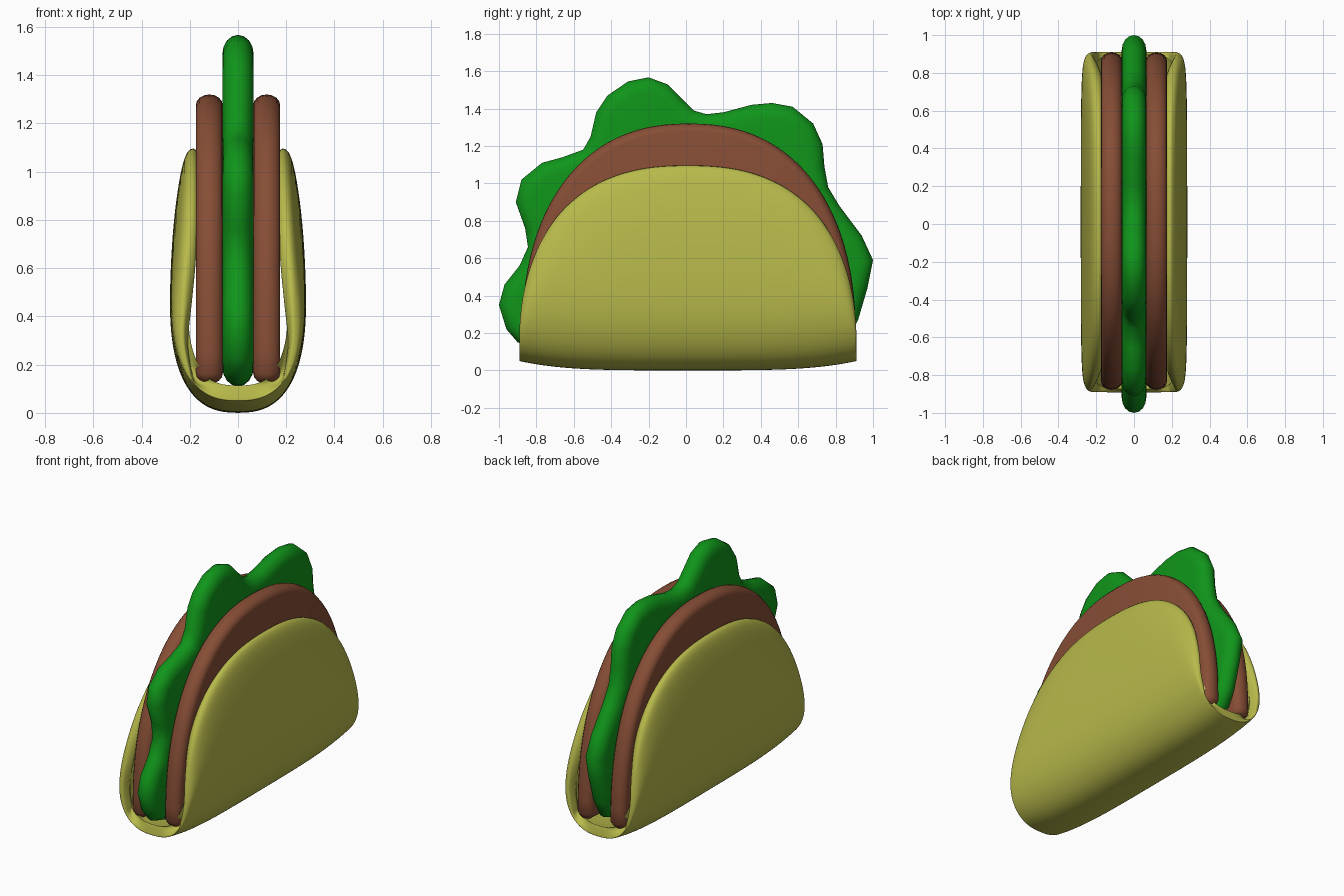
import bpy, math
from mathutils import Vector

if "Cube" in bpy.data.objects:
    bpy.data.objects.remove(bpy.data.objects["Cube"])


def material(name, rgb):
    m = bpy.data.materials.new(name)
    m.diffuse_color = (*rgb, 1)
    m.use_nodes = True
    m.node_tree.nodes["Principled BSDF"].inputs["Base Color"].default_value = m.diffuse_color
    return m


def make(name, verts, faces, mat):
    me = bpy.data.meshes.new(name)
    me.from_pydata(verts, [], faces)
    me.materials.append(mat)
    me.shade_smooth()
    ob = bpy.data.objects.new(name, me)
    bpy.context.collection.objects.link(ob)
    return ob


def arch(half, base, height, power, n):
    """Superellipse arch in (y, z), from +y over the top to -y."""
    pts = []
    for i in range(n + 1):
        t = math.pi * i / n
        c, s = math.cos(t), max(math.sin(t), 0)
        y = math.copysign(abs(c) ** (2 / power), c) * half
        pts.append((y, base + height * s ** (2 / power)))
    return pts


def slab(name, outline, cx, half, round_depth, mat, steps=4):
    """Flat filling: closed counter-clockwise (y, z) outline with a rounded rim."""
    n = len(outline)
    p = [Vector(q) for q in outline]
    inward = []
    for i in range(n):
        d = (p[(i + 1) % n] - p[i]).normalized() + (p[i] - p[i - 1]).normalized()
        inward.append(Vector((-d.y, d.x)).normalized())
    verts, faces = [], []
    rings = 2 * steps + 1
    for k in range(rings):
        a = math.pi / 2 * (k - steps) / steps
        inset = round_depth * (1 - math.cos(a))
        for q, v in zip(p, inward):
            r = q + v * inset
            verts.append((cx + half * math.sin(a), r.x, r.y))
    for k in range(rings - 1):
        for i in range(n):
            j = (i + 1) % n
            faces.append((k * n + i, k * n + j, (k + 1) * n + j, (k + 1) * n + i))
    faces.append(tuple(reversed(range(n))))
    faces.append(tuple(range((rings - 1) * n, rings * n)))
    return make(name, verts, faces, mat)


shell_mat = material("tortilla", (0.48, 0.49, 0.07))
meat_mat = material("meat", (0.24, 0.075, 0.036))
leaf_mat = material("leaf", (0.005, 0.30, 0.010))

# Folded shell: U-shaped section whose rim follows an arch
COLS, ROWS = 36, 16
verts, faces = [], []
for y, top in arch(0.903, 0.15, 0.96, 2.4, COLS):
    bottom = 0.05 * (y / 0.9) ** 4
    h = top - bottom
    for j in range(-ROWS, ROWS + 1):
        s = abs(j) / ROWS
        z = h * s ** 2.4
        x = 0.285 * (1 - max(1 - z / 0.5, 0) ** 2.6) ** (1 / 2.6)
        x -= 0.07 * (z / h) ** 4 * min(1, h / 0.4)
        verts.append((math.copysign(x, j), y + 0.01, bottom + z))
W = 2 * ROWS + 1
for i in range(COLS):
    for j in range(W - 1):
        a = i * W + j
        faces.append((a, a + 1, a + W + 1, a + W))
shell = make("taco_shell", verts, faces, shell_mat)
sol = shell.modifiers.new("thickness", 'SOLIDIFY')
sol.thickness = 0.065
sol.offset = -1
sub = shell.modifiers.new("smooth", 'SUBSURF')
sub.levels = sub.render_levels = 2

# Meat layers on both sides of the leaf
meat = [(y + 0.015, z) for y, z in arch(0.893, 0.16, 1.16, 2.3, 56)]
meat += [(-0.85, 0.125)] + [(-0.8 + 0.2 * i, 0.12) for i in range(9)] + [(0.88, 0.125)]
for side, cx in (("left", -0.119), ("right", 0.119)):
    slab("meat_" + side, meat, cx, 0.056, 0.045, meat_mat)

# Wavy lettuce leaf standing in the middle
leaf = [(-0.90, 0.15), (-0.96, 0.22), (-1.0, 0.35), (-0.97, 0.46), (-0.89, 0.56),
        (-0.845, 0.66), (-0.86, 0.76), (-0.91, 0.90), (-0.88, 1.02), (-0.77, 1.11),
        (-0.66, 1.14), (-0.55, 1.18), (-0.51, 1.25), (-0.48, 1.38), (-0.42, 1.47),
        (-0.31, 1.545), (-0.20, 1.567), (-0.10, 1.53), (-0.02, 1.45), (0.04, 1.39),
        (0.11, 1.37), (0.20, 1.38), (0.35, 1.42), (0.46, 1.43), (0.57, 1.41),
        (0.68, 1.32), (0.73, 1.21), (0.74, 1.09), (0.76, 0.98), (0.82, 0.88),
        (0.94, 0.72), (1.0, 0.59), (0.97, 0.44), (0.92, 0.27), (0.86, 0.16),
        (0.75, 0.115), (0.4, 0.11), (0, 0.11), (-0.4, 0.11), (-0.78, 0.115)]
slab("lettuce", leaf[::-1], 0, 0.065, 0.08, leaf_mat)
